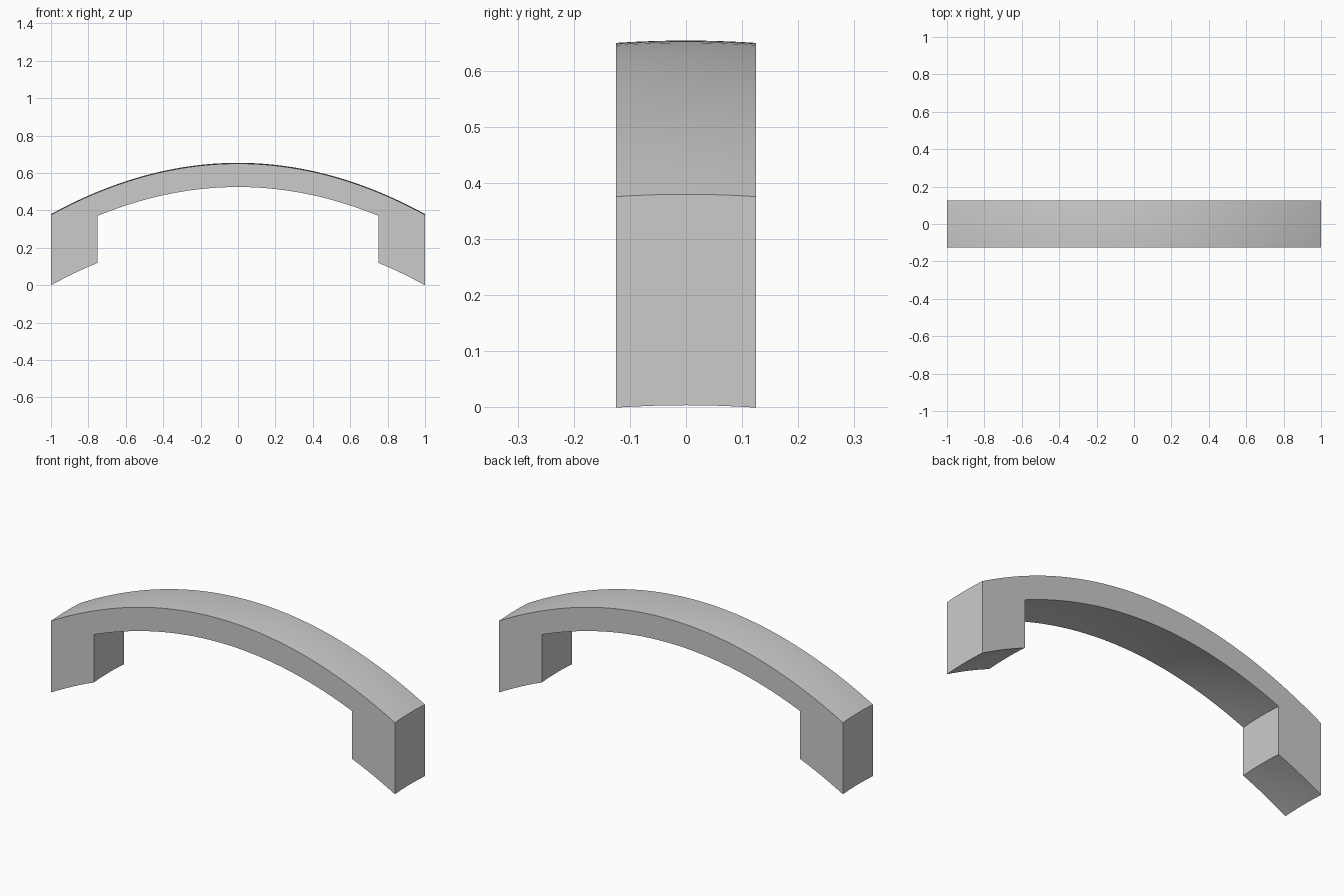
import bpy
import bmesh
import math

cube = bpy.data.objects.get("Cube")
if cube:
    bpy.data.objects.remove(cube, do_unlink=True)

CROWN = 0.654      # height of the arch at its middle
BEND = 0.274       # parabolic fall-off of the dome
HALF_DEPTH = 0.125
INNER = 0.75       # inner side of each leg
ARCH_DROP = 0.125  # thickness of the arch
LEG_DROP = 0.376   # height of the legs


def dome(x):
    return CROWN - BEND * x * x


def arc(start, end, drop, steps):
    """Points along the domed curve, lowered by drop."""
    xs = [start + (end - start) * i / steps for i in range(steps + 1)]
    return [(x, dome(x) - drop) for x in xs]


# Closed outline: top, right leg foot, arch underside, left leg foot
outline = (arc(-1, 1, 0, 48) + arc(1, INNER, LEG_DROP, 6)
           + arc(INNER, -INNER, ARCH_DROP, 36) + arc(-INNER, -1, LEG_DROP, 6))

# Sweep the outline through the depth, bending it down towards both sides
bm = bmesh.new()
STEPS = 10
rings = []
for j in range(STEPS + 1):
    y = HALF_DEPTH * (2 * j / STEPS - 1)
    rings.append([bm.verts.new((x, y, z - BEND * y * y)) for x, z in outline])
for a, b in zip(rings, rings[1:]):
    for i in range(len(outline)):
        k = (i + 1) % len(outline)
        bm.faces.new((a[i], a[k], b[k], b[i]))
bm.faces.new(rings[0])
bm.faces.new(rings[-1][::-1])
bmesh.ops.recalc_face_normals(bm, faces=bm.faces[:])

mesh = bpy.data.meshes.new("domed_arch")
bm.to_mesh(mesh)
bm.free()
arch = bpy.data.objects.new("domed_arch", mesh)
bpy.context.collection.objects.link(arch)

# Plain grey material
grey = bpy.data.materials.new("light_grey")
grey.use_nodes = True
colour = (0.6, 0.6, 0.6, 1)
grey.diffuse_color = colour
grey.node_tree.nodes["Principled BSDF"].inputs["Base Color"].default_value = colour
mesh.materials.append(grey)

# Smooth curved surfaces, sharp edges
bpy.ops.object.select_all(action="DESELECT")
arch.select_set(True)
bpy.context.view_layer.objects.active = arch
bpy.ops.object.shade_smooth_by_angle(angle=math.radians(30))
